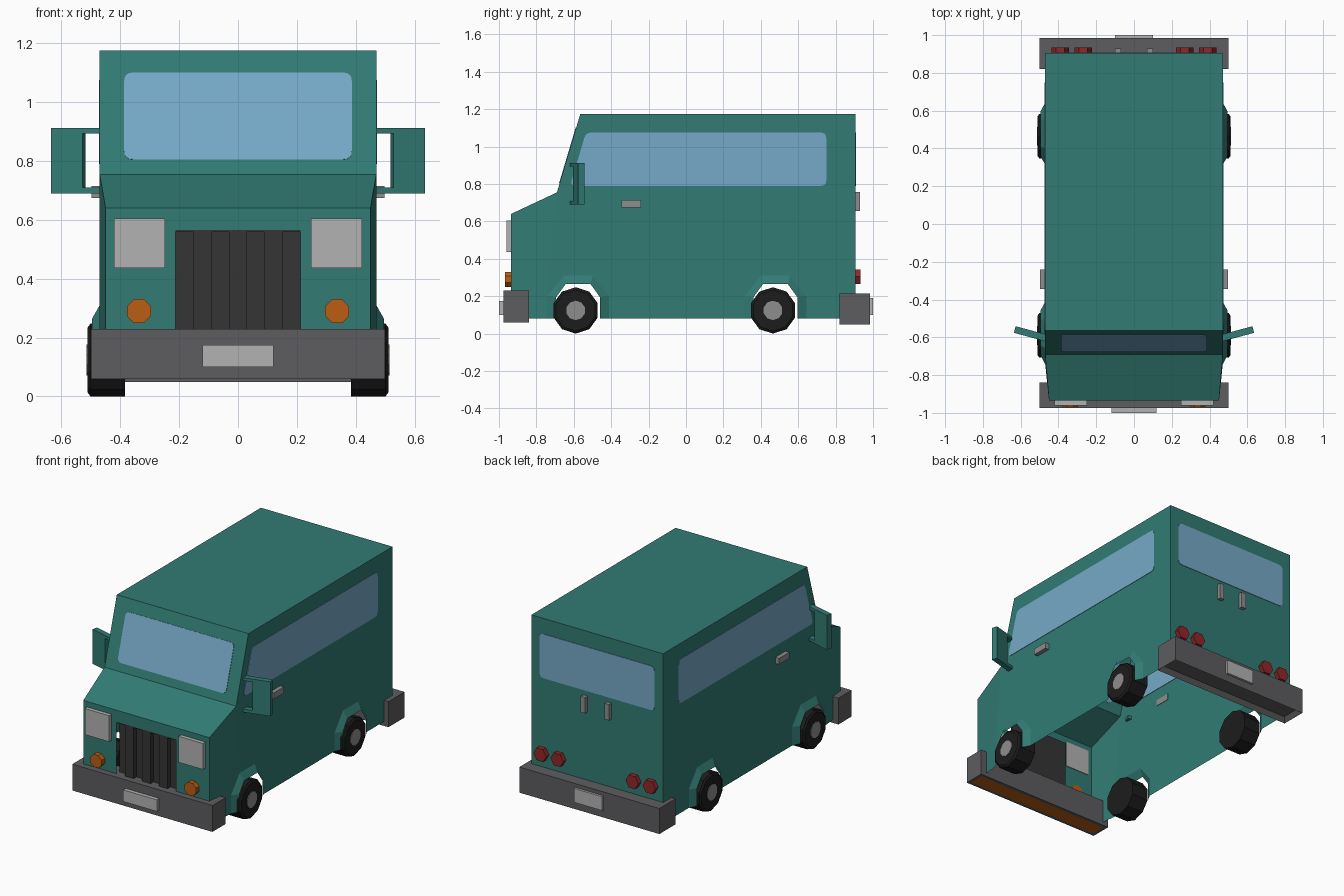
import bpy, bmesh, math
from mathutils import Vector, Matrix

cube = bpy.data.objects.get("Cube")
if cube:
    bpy.data.objects.remove(cube)


def material(name, *rgb):
    m = bpy.data.materials.new(name)
    m.use_nodes = True
    m.diffuse_color = (*rgb, 1)
    m.node_tree.nodes["Principled BSDF"].inputs["Base Color"].default_value = (*rgb, 1)
    return m


GREEN = material("green paint", 0.032, 0.2, 0.175)
GLASS = material("blue glass", 0.18, 0.4, 0.58)
BUMPER = material("bumper grey", 0.11, 0.108, 0.115)
LIGHT = material("pale grey", 0.45, 0.45, 0.45)
METAL = material("metal grey", 0.27, 0.27, 0.27)
GRILLE = material("grille black", 0.036, 0.036, 0.036)
TYRE = material("tyre black", 0.012, 0.012, 0.012)
ORANGE = material("orange", 0.5, 0.11, 0.006)
RED = material("red", 0.28, 0.02, 0.022)


def finish(name, bm, *mats):
    mesh = bpy.data.meshes.new(name)
    bmesh.ops.recalc_face_normals(bm, faces=bm.faces)
    bm.to_mesh(mesh)
    bm.free()
    for m in mats:
        mesh.materials.append(m)
    ob = bpy.data.objects.new(name, mesh)
    bpy.context.collection.objects.link(ob)
    return ob


def box_mesh(lo, hi):
    lo, hi = Vector(lo), Vector(hi)
    bm = bmesh.new()
    bmesh.ops.create_cube(bm, size=1)
    for v in bm.verts:
        v.co = (lo + hi) / 2 + v.co * (hi - lo)
    return bm


def box(name, lo, hi, mat):
    return finish(name, box_mesh(lo, hi), mat)


def disc(name, center, radius, depth, sides, axis, mat, turn=0.0, r2=None):
    bm = bmesh.new()
    bmesh.ops.create_cone(bm, cap_ends=True, segments=sides, depth=depth,
                          radius1=radius, radius2=r2 or radius)
    rot = Vector(axis).to_track_quat('Z', 'Y').to_matrix().to_4x4()
    bm.transform(Matrix.Translation(center) @ rot @ Matrix.Rotation(turn, 4, 'Z'))
    return finish(name, bm, mat)


def rounded(points, r, steps=4):
    """Round every corner of a 2D outline."""
    pts = [Vector(p) for p in points]
    out = []
    for i, p in enumerate(pts):
        a = p + (pts[i - 1] - p).normalized() * r
        b = p + (pts[(i + 1) % len(pts)] - p).normalized() * r
        for k in range(steps + 1):
            t = k / steps
            out.append(a * (1 - t) ** 2 + p * 2 * t * (1 - t) + b * t * t)
    return out


def pane(name, outline, place, normal):
    """Thin glass plate set through the body wall."""
    bm = bmesh.new()
    half = Vector(normal).normalized() * 0.003
    pts = [Vector(place(*p)) for p in rounded(outline, 0.03)]
    back = bm.faces.new([bm.verts.new(p - half) for p in pts])
    ext = bmesh.ops.extrude_face_region(bm, geom=[back], use_keep_orig=True)
    for v in ext["geom"]:
        if isinstance(v, bmesh.types.BMVert):
            v.co += half * 2
    finish(name, bm, GLASS)


# Body shell, open underneath
FLOOR, ROOF, W, NOSE_W = 0.08, 1.175, 0.47, 0.45
FRONT, BACK = -0.935, 0.905
NOSE, COWL, BROW = (FRONT, 0.64), (-0.69, 0.755), (-0.565, ROOF)
GRILLE_W, GRILLE_TOP = 0.212, 0.565
ARCHES = (-0.577, 0.478)


def arch(c, wide, shoulder, narrow, top):
    half = [(wide, FLOOR), (wide, shoulder), (narrow, top)]
    return [(c + d, z) for d, z in half] + [(c - d, z) for d, z in reversed(half)]


bm = bmesh.new()


def face(points):
    bm.faces.new([bm.verts.new(p) for p in points])


for s in (1, -1):
    outer = [arch(c, 0.165, 0.2, 0.078, 0.31) for c in ARCHES]
    inner = [arch(c, 0.117, 0.195, 0.067, 0.264) for c in ARCHES]
    side = [COWL, BROW, (BACK, ROOF), (BACK, FLOOR)] + outer[1] + outer[0][:-1]
    face([(s * W, y, z) for y, z in side])
    # Tapered nose side
    face([(s * NOSE_W, FRONT, FLOOR), (s * NOSE_W, *NOSE)]
         + [(s * W, y, z) for y, z in (COWL, outer[0][-2], outer[0][-1])])
    # Flared wheel arches
    for o, n in zip(outer, inner):
        for i in range(5):
            face([(s * W, *o[i]), (s * W, *o[i + 1]),
                  (s * 0.496, *n[i + 1]), (s * 0.496, *n[i])])
    # Nose panel beside the grille
    face([(s * NOSE_W, FRONT, FLOOR), (s * NOSE_W, *NOSE), (s * GRILLE_W, *NOSE),
          (s * GRILLE_W, FRONT, GRILLE_TOP), (s * GRILLE_W, FRONT, FLOOR)])


def across(a, b, wa=W, wb=W):
    face([(-wa, *a), (wa, *a), (wb, *b), (-wb, *b)])


across((FRONT, GRILLE_TOP), NOSE, GRILLE_W, GRILLE_W)
across(NOSE, COWL, NOSE_W)
across(COWL, BROW)
across(BROW, (BACK, ROOF))
across((BACK, ROOF), (BACK, FLOOR))
bmesh.ops.remove_doubles(bm, verts=bm.verts, dist=0.0005)
finish("body", bm, GREEN)

# Windows
slope = (BROW[0] - COWL[0]) / (BROW[1] - COWL[1])
pane("windscreen", [(-0.387, 0.805), (0.387, 0.805), (0.387, 1.1), (-0.387, 1.1)],
     lambda x, z: (x, COWL[0] + (z - COWL[1]) * slope, z), (0, -1, slope))
pane("rear_window", [(-0.41, 0.79), (0.41, 0.79), (0.41, 1.075), (-0.41, 1.075)],
     lambda x, z: (x, BACK, z), (0, 1, 0))
for s, tag in ((1, "left"), (-1, "right")):
    pane(tag + "_side_window", [(-0.62, 0.79), (0.75, 0.79), (0.75, 1.075), (-0.535, 1.075)],
         lambda y, z: (s * W, y, z), (s, 0, 0))

# Recessed grille with upright slats
box("grille_panel", (-GRILLE_W, -0.905, FLOOR), (GRILLE_W, -0.895, GRILLE_TOP), GRILLE)
box("grille_top", (-GRILLE_W, FRONT, GRILLE_TOP - 0.006), (GRILLE_W, -0.9, GRILLE_TOP), GRILLE)
pitch = 2 * GRILLE_W / 7
for i in (1, 3, 5):
    x = -GRILLE_W + i * pitch
    box("grille_slat", (x, -0.934, FLOOR), (x + pitch, -0.9, GRILLE_TOP), GRILLE)


# Bumpers with an inset underside
def bumper(name, lo, hi, under, depth):
    b = box_mesh(lo, hi)
    bottom = min(b.faces, key=lambda f: f.calc_center_median().z)
    bmesh.ops.inset_region(b, faces=[bottom], thickness=0.03)
    bottom.material_index = 1
    for v in bottom.verts:
        v.co.z += depth
    finish(name, b, BUMPER, under)


bumper("front_bumper", (-0.5, -0.975, 0.06), (0.5, -0.84, 0.23), ORANGE, 0.0)
bumper("rear_bumper", (-0.5, 0.82, 0.05), (0.5, 0.985, 0.215), BUMPER, 0.03)
box("front_plate", (-0.12, -1, 0.1), (0.12, -0.97, 0.175), LIGHT)
box("rear_plate", (-0.1, 0.98, 0.1), (0.1, 1, 0.19), LIGHT)

# Paired parts
for s, tag in ((1, "left_"), (-1, "right_")):
    box(tag + "headlight", (s * 0.335 - 0.087, -0.96, 0.436), (s * 0.335 + 0.087, -0.93, 0.604), LIGHT)
    disc(tag + "indicator", (s * 0.337, -0.95, 0.29), 0.044, 0.036, 8, (0, -1, 0), ORANGE, math.pi / 8)
    for x in (0.268, 0.39):
        disc(tag + "tail_light", (s * x, 0.918, 0.304), 0.046, 0.032, 6, (0, 1, 0), RED, math.pi / 6 * 3)
    box(tag + "rear_handle", (s * 0.085 - 0.016, 0.9, 0.655), (s * 0.085 + 0.016, 0.93, 0.758), METAL)
    box(tag + "door_handle", (s * 0.482 - 0.015, -0.345, 0.675), (s * 0.482 + 0.015, -0.24, 0.715), METAL)

    # Wheels
    for y in (-0.59, 0.465):
        disc(tag + "tyre", (s * 0.443, y, 0.124), 0.124, 0.118, 10, (s, 0, 0), TYRE)
        disc(tag + "tyre_wall", (s * 0.506, y, 0.124), 0.124, 0.01, 10, (s, 0, 0), TYRE, r2=0.11)
        disc(tag + "hub", (s * 0.508, y, 0.124), 0.052, 0.012, 10, (s, 0, 0), METAL)

    # Door mirror on two arms, swept back
    parts = [box_mesh((0.055, -0.018, 0.69), (0.167, 0.018, 0.912)),
             box_mesh((-0.02, -0.018, 0.69), (0.06, 0.018, 0.71)),
             box_mesh((-0.02, -0.018, 0.893), (0.06, 0.018, 0.912))]
    for part, label in zip(parts, ("mirror", "mirror_lower_arm", "mirror_upper_arm")):
        part.transform(Matrix.Diagonal((s, 1, 1, 1)) @ Matrix.Translation((W, -0.602, 0))
                       @ Matrix.Rotation(math.radians(15), 4, 'Z'))
        finish(tag + label, part, GREEN)
